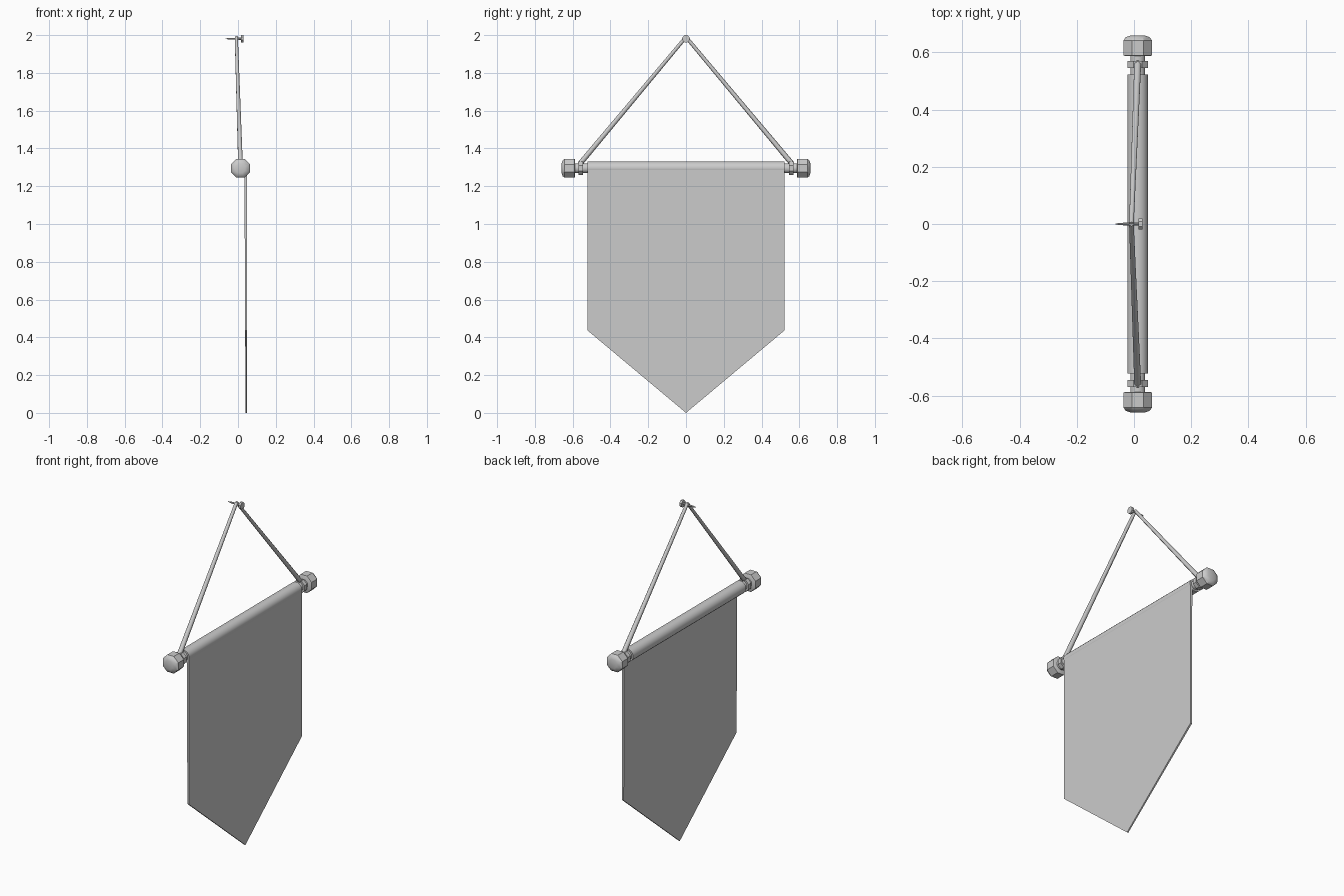
import bpy, bmesh, math
from mathutils import Vector, Matrix

cube = bpy.data.objects.get("Cube")
if cube:
    bpy.data.objects.remove(cube, do_unlink=True)

grey = bpy.data.materials.new("plain grey")
grey.use_nodes = True
grey.diffuse_color = (0.6, 0.6, 0.6, 1)
grey.node_tree.nodes["Principled BSDF"].inputs["Base Color"].default_value = grey.diffuse_color

ROD_X, ROD_Z = 0.013, 1.295
NAIL_Z = 1.981


def finish(name, bm, smooth=None):
    bmesh.ops.recalc_face_normals(bm, faces=bm.faces)
    mesh = bpy.data.meshes.new(name)
    bm.to_mesh(mesh)
    bm.free()
    mesh.materials.append(grey)
    obj = bpy.data.objects.new(name, mesh)
    bpy.context.collection.objects.link(obj)
    if smooth:
        bpy.ops.object.select_all(action='DESELECT')
        obj.select_set(True)
        bpy.context.view_layer.objects.active = obj
        bpy.ops.object.shade_smooth_by_angle(angle=math.radians(smooth))
    return obj


def lathe(name, profile, origin, axis, sides, smooth=None):
    """Solid of revolution from (distance, radius) pairs along an axis."""
    bm = bmesh.new()
    turn = Vector(axis).to_track_quat('Z', 'Y').to_matrix().to_4x4()
    place = Matrix.Translation(origin) @ turn
    rings = []
    for dist, radius in profile:
        r = radius / math.cos(math.pi / sides)
        angles = [math.tau * (i + 0.5) / sides for i in range(sides)]
        rings.append([bm.verts.new(place @ Vector((r * math.cos(a), r * math.sin(a), dist)))
                      for a in angles])
    for a, b in zip(rings, rings[1:]):
        for i in range(sides):
            j = (i + 1) % sides
            bm.faces.new((a[i], a[j], b[j], b[i]))
    bm.faces.new(rings[0])
    bm.faces.new(rings[-1])
    return finish(name, bm, smooth)


rod_centre = (ROD_X, 0, ROD_Z)

# Rod and the cloth sleeve around it
lathe("rod", [(-0.6, 0.026), (0.6, 0.026)], rod_centre, (0, 1, 0), 8, 50)
lathe("cloth_sleeve", [(-0.522, 0.036), (0.522, 0.036)], rod_centre, (0, 1, 0), 16, 40)

# Finials, cord loops and hanging cords on both ends
for side, label in ((-1, "right"), (1, "left")):
    axis = (0, side, 0)
    lathe(label + "_finial",
          [(0.587, 0.044), (0.59, 0.05), (0.642, 0.05), (0.653, 0.042), (0.659, 0.025)],
          rod_centre, axis, 8, 35)
    lathe(label + "_cord_loop", [(0.546, 0.036), (0.57, 0.036)], rod_centre, axis, 8)
    start = Vector((ROD_X, side * 0.562, 1.318))
    end = Vector((-0.009, 0, 1.99))
    span = end - start
    lathe(label + "_cord", [(0, 0.012), (span.length, 0.008)], start, span, 6, 65)

# Hanging pennant with a pointed bottom, thinner towards the tip
outline = [(-0.522, 1.295), (-0.522, 0.437), (0, 0), (0.522, 0.437), (0.522, 1.295)]
bm = bmesh.new()
front = [bm.verts.new((0.048, y, z)) for y, z in outline]
back = [bm.verts.new((0.040 - 0.006 * z / 1.3, y, z)) for y, z in outline]
bm.faces.new(front)
bm.faces.new(back)
for i in range(len(outline)):
    j = (i + 1) % len(outline)
    bm.faces.new((front[i], front[j], back[j], back[i]))
finish("pennant", bm)

# Nail that the cord hangs from
lathe("nail", [(-0.065, 0.001), (-0.05, 0.004), (0.016, 0.006), (0.016, 0.019), (0.03, 0.019)],
      (0, 0, NAIL_Z), (1, 0, 0), 8, 35)
